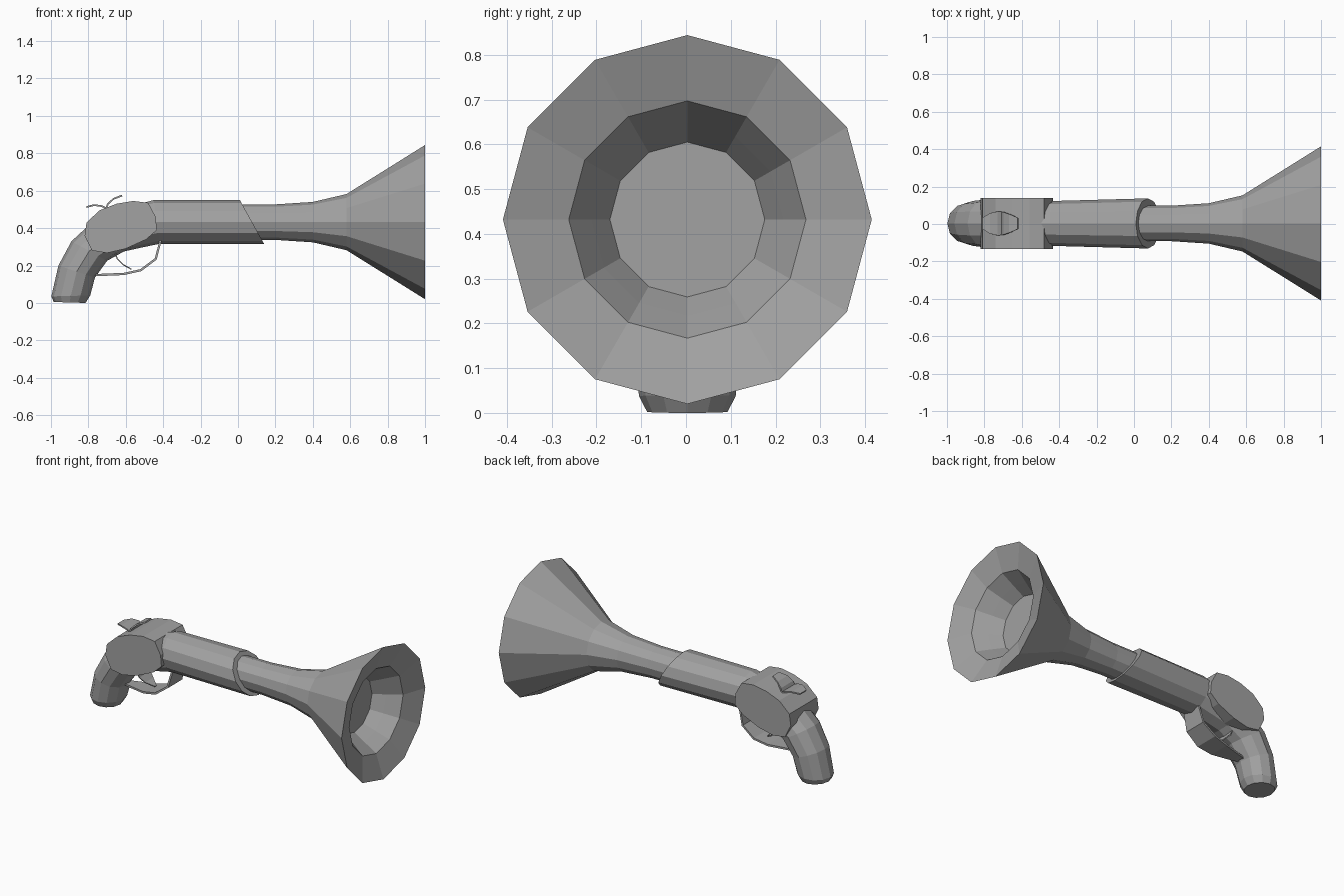
import bpy, bmesh, math
from mathutils import Vector

if "Cube" in bpy.data.objects:
    bpy.data.objects.remove(bpy.data.objects["Cube"])

grey = bpy.data.materials.new("plain grey")
grey.use_nodes = True
COLOUR = (0.36, 0.36, 0.36, 1)
grey.diffuse_color = COLOUR
grey.node_tree.nodes["Principled BSDF"].inputs["Base Color"].default_value = COLOUR

SIDES = 12
AXIS_Z = 0.432
MID_Y = 0.003


def finish(name, bm):
    bmesh.ops.recalc_face_normals(bm, faces=bm.faces)
    mesh = bpy.data.meshes.new(name)
    bm.to_mesh(mesh)
    bm.free()
    mesh.materials.append(grey)
    obj = bpy.data.objects.new(name, mesh)
    bpy.context.collection.objects.link(obj)
    return obj


def loft(name, sections):
    """Rings of (upper point, lower point, half width) in the xz plane, capped."""
    bm = bmesh.new()
    rings = []
    for (ax, az), (bx, bz), half in sections:
        a, b = Vector((ax, MID_Y, az)), Vector((bx, MID_Y, bz))
        mid, arm, side = (a + b) / 2, (a - b) / 2, Vector((0, half, 0))
        angles = [2 * math.pi * i / SIDES for i in range(SIDES)]
        rings.append([bm.verts.new(mid + arm * math.cos(t) + side * math.sin(t))
                      for t in angles])
    for r, s in zip(rings, rings[1:]):
        for i in range(SIDES):
            j = (i + 1) % SIDES
            bm.faces.new((r[i], r[j], s[j], s[i]))
    bm.faces.new(rings[0])
    bm.faces.new(rings[-1])
    return finish(name, bm)


def strip(name, path, thickness):
    """Bent sheet along (x, z, half width) points, given thickness."""
    bm = bmesh.new()
    rows = [[bm.verts.new((x, MID_Y + s * w, z)) for s in (-1, 1)] for x, z, w in path]
    for p, q in zip(rows, rows[1:]):
        bm.faces.new((p[0], p[1], q[1], q[0]))
    obj = finish(name, bm)
    mod = obj.modifiers.new("thickness", "SOLIDIFY")
    mod.thickness = thickness
    mod.offset = 0
    return obj


# Flared barrel, outside then rim and recessed mouth
barrel = [(-0.1, 0.095), (0.2, 0.095), (0.4, 0.108), (0.58, 0.15), (1.0, 0.412),
          (0.95, 0.265), (0.87, 0.215), (0.8, 0.173)]
loft("flared_barrel", [((x, AXIS_Z + r), (x, AXIS_Z - r), r) for x, r in barrel])

# Curved grip running into the fore end with its slanted front
loft("stock", [
    ((-0.985, 0.005), (-0.815, 0.0), 0.09),
    ((-0.998, 0.035), (-0.79, 0.04), 0.108),
    ((-0.96, 0.2), (-0.765, 0.135), 0.12),
    ((-0.89, 0.33), (-0.7, 0.225), 0.128),
    ((-0.76, 0.45), (-0.61, 0.275), 0.128),
    ((-0.6, 0.51), (-0.53, 0.293), 0.122),
    ((-0.45, 0.55), (-0.42, 0.316), 0.12),
    ((0.01, 0.55), (0.14, 0.315), 0.134),
])

# Flat sided lock housing
outline = [(-0.82, 0.36), (-0.81, 0.43), (-0.74, 0.495), (-0.65, 0.53), (-0.56, 0.545),
           (-0.48, 0.535), (-0.44, 0.46), (-0.434, 0.39), (-0.49, 0.34), (-0.6, 0.29),
           (-0.7, 0.267), (-0.78, 0.28)]
bm = bmesh.new()
side = bm.faces.new([bm.verts.new((x, MID_Y - 0.137, z)) for x, z in outline])
ext = bmesh.ops.extrude_face_region(bm, geom=[side], use_keep_orig=True)
moved = [g for g in ext["geom"] if isinstance(g, bmesh.types.BMVert)]
bmesh.ops.translate(bm, verts=moved, vec=(0, 0.274, 0))
finish("lock_housing", bm)

# Hammer made of two curled leaves
strip("hammer_rear", [(-0.81, 0.513, 0.03), (-0.77, 0.523, 0.055), (-0.73, 0.518, 0.064),
                      (-0.7, 0.505, 0.062), (-0.68, 0.5, 0.05)], 0.009)
strip("hammer_front", [(-0.71, 0.495, 0.064), (-0.695, 0.53, 0.06), (-0.665, 0.557, 0.05),
                       (-0.62, 0.574, 0.03)], 0.009)

# Trigger and its guard
strip("trigger", [(-0.66, 0.275, 0.06), (-0.645, 0.235, 0.055), (-0.615, 0.205, 0.04),
                  (-0.57, 0.18, 0.008)], 0.006)
strip("trigger_guard", [(-0.8, 0.15, 0.015), (-0.73, 0.15, 0.035), (-0.61, 0.155, 0.065),
                        (-0.52, 0.175, 0.075), (-0.44, 0.235, 0.07), (-0.41, 0.35, 0.06)], 0.012)
